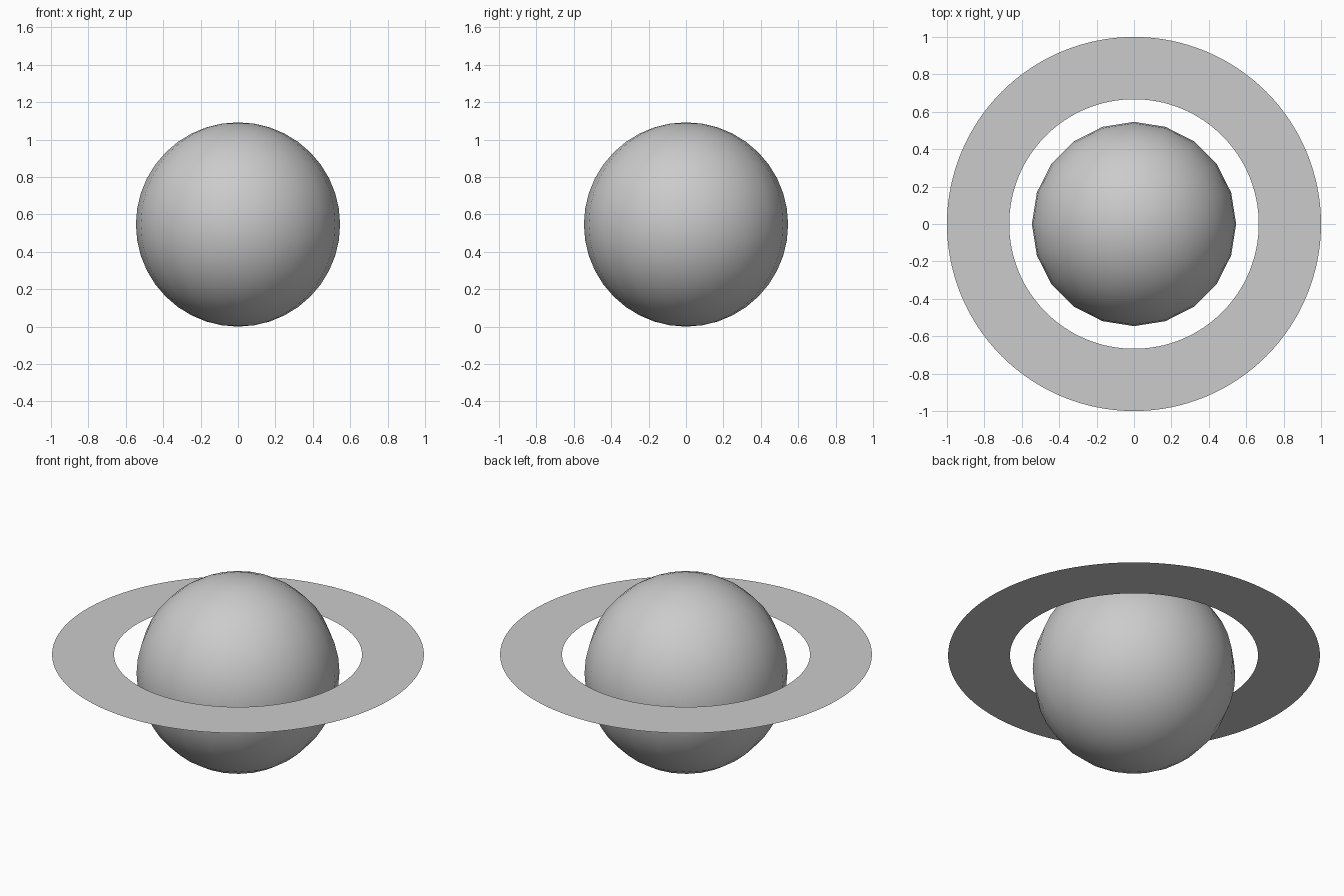
import bpy
import bmesh
from mathutils import Matrix

RADIUS = 0.546
RING_HEIGHT = 0.652
RING_INNER, RING_OUTER = 0.667, 1.0

cube = bpy.data.objects.get("Cube")
if cube:
    bpy.data.objects.remove(cube, do_unlink=True)


def make_material(name, colour):
    mat = bpy.data.materials.new(name)
    mat.use_nodes = True
    mat.diffuse_color = colour
    for node in mat.node_tree.nodes:
        if node.type == "BSDF_PRINCIPLED":
            node.inputs["Base Color"].default_value = colour
    return mat


def make_object(name, bm, mat, height):
    mesh = bpy.data.meshes.new(name)
    bm.to_mesh(mesh)
    bm.free()
    mesh.materials.append(mat)
    obj = bpy.data.objects.new(name, mesh)
    obj.location.z = height
    bpy.context.collection.objects.link(obj)
    return obj


grey = make_material("light grey", (0.6, 0.6, 0.6, 1.0))

# Planet: smooth globe with a coarse equator
bm = bmesh.new()
bmesh.ops.create_uvsphere(bm, u_segments=20, v_segments=20, radius=RADIUS)
for face in bm.faces:
    face.smooth = True
make_object("planet", bm, grey, RADIUS)

# Ring: flat, paper-thin band a little above the equator
bm = bmesh.new()
for radius in (RING_INNER, RING_OUTER):
    bmesh.ops.create_circle(bm, segments=128, radius=radius, matrix=Matrix())
bmesh.ops.bridge_loops(bm, edges=bm.edges[:])
bm.normal_update()
down = [f for f in bm.faces if f.normal.z < 0]
bmesh.ops.reverse_faces(bm, faces=down)
make_object("planet_ring", bm, grey, RING_HEIGHT)
